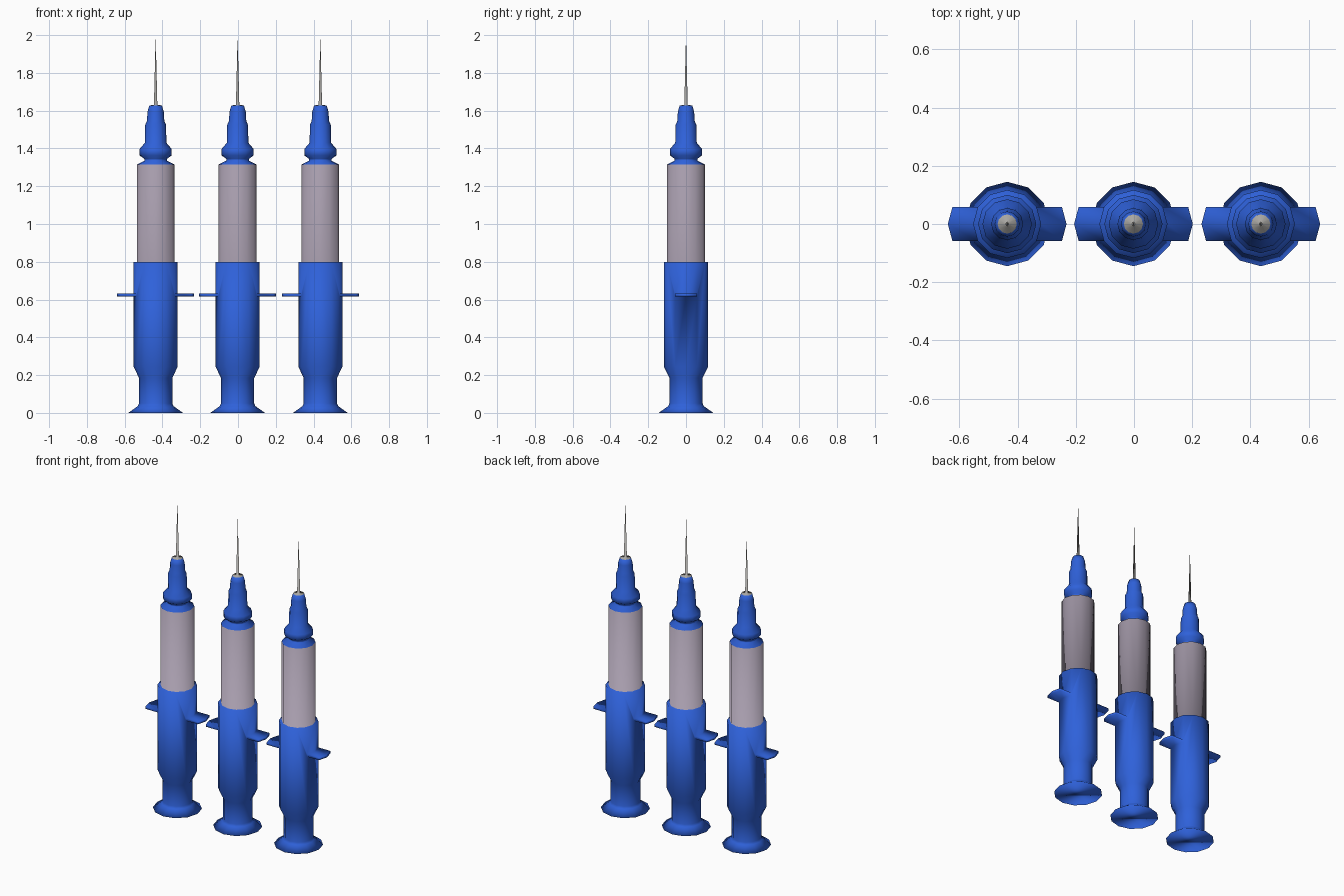
import bpy, bmesh, math

if "Cube" in bpy.data.objects:
    bpy.data.objects.remove(bpy.data.objects["Cube"])

SIDES = 12
GRIP_LOW, GRIP_HIGH = 0.616, 0.631


def material(name, color):
    m = bpy.data.materials.new(name)
    m.diffuse_color = (*color, 1)
    m.use_nodes = True
    m.node_tree.nodes["Principled BSDF"].inputs["Base Color"].default_value = m.diffuse_color
    return m


materials = [material("blue_plastic", (0.028, 0.12, 0.70)),
             material("barrel_grey", (0.38, 0.33, 0.41)),
             material("needle_steel", (0.40, 0.39, 0.37))]
BLUE, BARREL, STEEL = range(3)

# (radius, z, material of the band above this point), bottom to tip
profile = [
    # holder with thumb rest
    (0.145, 0, BLUE), (0.094, 0.036, BLUE), (0.088, 0.05, BLUE), (0.088, 0.185, BLUE),
    (0.117, 0.245, BLUE), (0.117, GRIP_LOW, BLUE), (0.117, GRIP_HIGH, BLUE), (0.117, 0.80, BLUE),
    # barrel
    (0.1, 0.80, BARREL),
    # nozzle
    (0.1, 1.315, BLUE), (0.06, 1.335, BLUE), (0.06, 1.345, BLUE), (0.085, 1.363, BLUE),
    (0.085, 1.397, BLUE), (0.057, 1.43, BLUE), (0.055, 1.525, BLUE), (0.046, 1.545, BLUE),
    (0.043, 1.595, BLUE),
    # hub and needle
    (0.033, 1.628, STEEL), (0.009, 1.63, STEEL), (0, 2.0, STEEL)]

# Welded shell spun around the z axis
bm = bmesh.new()
rings = [[bm.verts.new((r * math.cos(2 * math.pi * i / SIDES),
                        r * math.sin(2 * math.pi * i / SIDES), z))
          for i in range(SIDES)] for r, z, _ in profile]
grips = {1: [], -1: []}
for (_, z, mat), a, b in zip(profile, rings, rings[1:]):
    for i in range(SIDES):
        j = (i + 1) % SIDES
        face = bm.faces.new((a[i], a[j], b[j], b[i]))
        face.material_index = mat
        if z == GRIP_LOW and i in (0, SIDES - 1):
            grips[1].append(face)
        elif z == GRIP_LOW and i in (SIDES // 2 - 1, SIDES // 2):
            grips[-1].append(face)
bm.faces.new(rings[0][::-1])

# Finger grips pulled out of the holder wall
for side, faces in grips.items():
    ext = bmesh.ops.extrude_face_region(bm, geom=faces)
    bmesh.ops.delete(bm, geom=[f for f in faces if f.is_valid], context='FACES')
    verts = [v for v in ext["geom"] if isinstance(v, bmesh.types.BMVert)]
    bmesh.ops.translate(bm, verts=verts, vec=(side * 0.087, 0, 0))

# Keep the grip loops only where the grips are
spare = [e for e in bm.edges
         if abs(e.verts[0].co.z - e.verts[1].co.z) < 1e-5
         and GRIP_LOW - 0.001 < e.verts[0].co.z < GRIP_HIGH + 0.001
         and max(abs(v.co.y) for v in e.verts) > 0.07]
bmesh.ops.dissolve_edges(bm, edges=spare, use_verts=True)

# Close the needle tip
bmesh.ops.remove_doubles(bm, verts=bm.verts, dist=1e-5)
bmesh.ops.recalc_face_normals(bm, faces=bm.faces)
for f in bm.faces:
    f.smooth = True
mesh = bpy.data.meshes.new("syringe")
bm.to_mesh(mesh)
bm.free()
for m in materials:
    mesh.materials.append(m)

# Three identical syringes in a row
for label, x in (("left", -0.436), ("middle", -0.002), ("right", 0.436)):
    ob = bpy.data.objects.new(f"{label}_syringe", mesh)
    ob.location.x = x
    bpy.context.collection.objects.link(ob)
